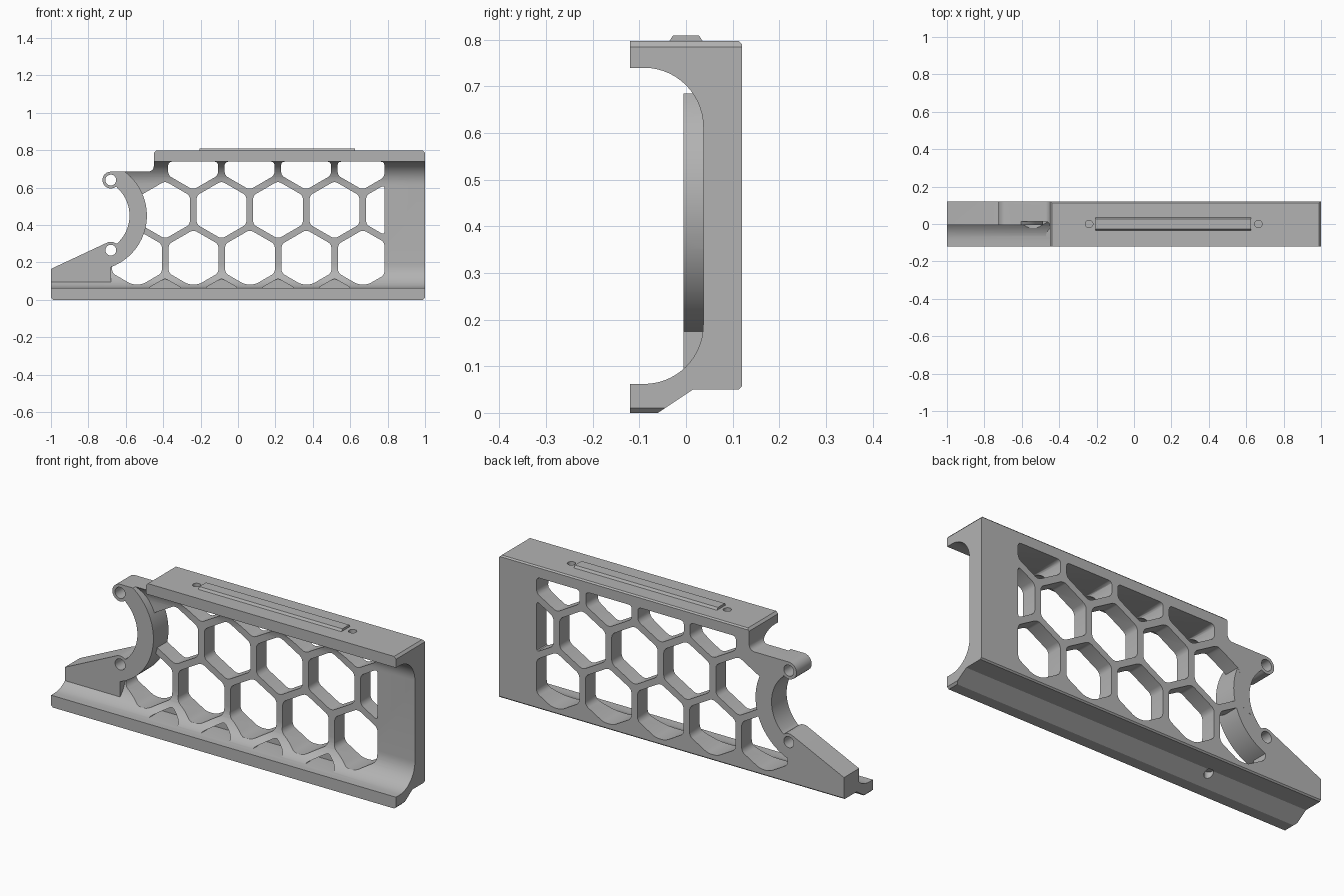
import bpy, bmesh
from math import cos, sin, pi, radians
from mathutils import Vector

if "Cube" in bpy.data.objects:
    bpy.data.objects.remove(bpy.data.objects["Cube"])

grey = bpy.data.materials.new("plain_grey")
grey.use_nodes = True
colour = (0.45, 0.45, 0.45, 1)
grey.diffuse_color = colour
grey.node_tree.nodes["Principled BSDF"].inputs["Base Color"].default_value = colour


def arc(cx, cy, r, a, b, n):
    """Points along an arc, angles in degrees."""
    angles = [radians(a + (b - a) * i / n) for i in range(n + 1)]
    return [(cx + r * cos(t), cy + r * sin(t)) for t in angles]


def prism(name, points, axis, low, high, clips=(), rounding=0):
    """Extrude a flat outline along an axis; clips are (point, outward normal)."""
    place = {"x": lambda p: (low, p[0], p[1]),
             "y": lambda p: (p[0], low, p[1]),
             "z": lambda p: (p[0], p[1], low)}[axis]
    bm = bmesh.new()
    bm.faces.new([bm.verts.new(place(p)) for p in points])
    for co, no in clips:
        bmesh.ops.bisect_plane(bm, geom=bm.verts[:] + bm.edges[:] + bm.faces[:],
                               plane_co=co, plane_no=no, clear_outer=True)
    if rounding:
        bmesh.ops.bevel(bm, geom=bm.verts[:], offset=rounding, segments=3,
                        profile=0.5, affect='VERTICES', clamp_overlap=True)
    out = bmesh.ops.extrude_face_region(bm, geom=bm.faces[:])
    step = Vector([(high - low) * (axis == a) for a in "xyz"])
    bmesh.ops.translate(bm, vec=step,
                        verts=[v for v in out["geom"] if isinstance(v, bmesh.types.BMVert)])
    bmesh.ops.recalc_face_normals(bm, faces=bm.faces[:])
    mesh = bpy.data.meshes.new(name)
    bm.to_mesh(mesh)
    bm.free()
    mesh.materials.append(grey)
    obj = bpy.data.objects.new(name, mesh)
    bpy.context.collection.objects.link(obj)
    return obj


def combine(target, tool, operation):
    """Apply a boolean and discard the tool."""
    mod = target.modifiers.new("combine", 'BOOLEAN')
    mod.operation, mod.solver, mod.object = operation, 'EXACT', tool
    bpy.context.view_layer.objects.active = target
    bpy.ops.object.modifier_apply(modifier=mod.name)
    bpy.data.objects.remove(tool)


# Channel section: back wall, top shelf and bottom lip with coved corners
section = [(-.12, 0), (-.06, 0), (.015, .05), (.113, .05), (.12, .057),
           (.12, .79), (.113, .797), (-.12, .797), (-.12, .74)]
section += arc(-.09, .613, .127, 90, 0, 14) + arc(-.09, .189, .127, 0, -90, 14)
section += [(-.12, .062)]
frame = prism("frame", section, "x", -1.05, 1.05)

# Honeycomb openings through the wall
PITCH, CELL = .302, .154
top_clip = ((0, 0, .738), (0, 0, 1))
low_clip = ((0, 0, .082), (0, 0, -1))
end_clip = ((.783, 0, 0), (1, 0, 0))
for first, count, z in ((-.24, 4, .742), (-.39, 5, .48), (-.54, 5, .22)):
    for i in range(count):
        hexagon = arc(first + PITCH * i, z, CELL, 30, 330, 5)
        hole = prism("cell_cutter", hexagon, "y", -.3, .3,
                     (top_clip, low_clip, end_clip), .018)
        combine(frame, hole, 'DIFFERENCE')

# Shallow half cells along the bottom cove
for i in range(4):
    hexagon = arc(-.39 + PITCH * i, -.04, CELL, 30, 330, 5)
    pocket = prism("pocket_cutter", hexagon, "y", -.3, .037,
                   (((0, 0, .0635), (0, 0, -1)),), .012)
    combine(frame, pocket, 'DIFFERENCE')

# Thickened saddle ring and foot at the left end
RING = (-.78, .45)
ring = prism("ring", arc(*RING, .293, 0, 360 - 5, 71), "y", -.005, .1195)
combine(frame, ring, 'UNION')
foot = prism("foot", [(-1.05, .08), (-.68, .08), (-.68, .7), (-1.05, .7)],
             "y", -.0055, .119)
combine(frame, foot, 'UNION')

# Trim everything to the side outline
outline = [(-.99, 0), (.99, 0), (1, .01), (1, .785), (.988, .798),
           (-.438, .798), (-.45, .785), (-.45, .715)]
outline += arc(-.48, .715, .03, -20, -90, 4)
outline += arc(-.68, .64, .045, 90, 310, 14)
outline += arc(*RING, .2, 48, -48, 24)
outline += arc(-.68, .265, .045, 50, 114, 5)
outline += [(-1, .165), (-1, .01)]
combine(frame, prism("outline_cutter", outline, "y", -.4, .4), 'INTERSECT')


# Round holes: two bolt holes, two in the top shelf, one below
def drill(x, other, r, axis, low, high):
    circle = arc(x, other, r, 0, 345, 23)
    combine(frame, prism("drill", circle, axis, low, high), 'DIFFERENCE')


for z in (.64, .265):
    drill(-.68, z, .029, "y", -.3, .3)
for x in (-.24, .665):
    drill(x, 0, .02, "z", .765, .9)
drill(-.44, .0, .022, "z", -.1, .06)

# Low raised rail on the top shelf with sloped long sides
rail = prism("top_rail", [(-.037, .795), (.037, .795), (.028, .809), (-.028, .809)],
             "x", -.205, .625)

for obj in (frame, rail):
    bpy.ops.object.select_all(action='DESELECT')
    obj.select_set(True)
    bpy.context.view_layer.objects.active = obj
    bpy.ops.object.shade_smooth_by_angle(angle=radians(30))
